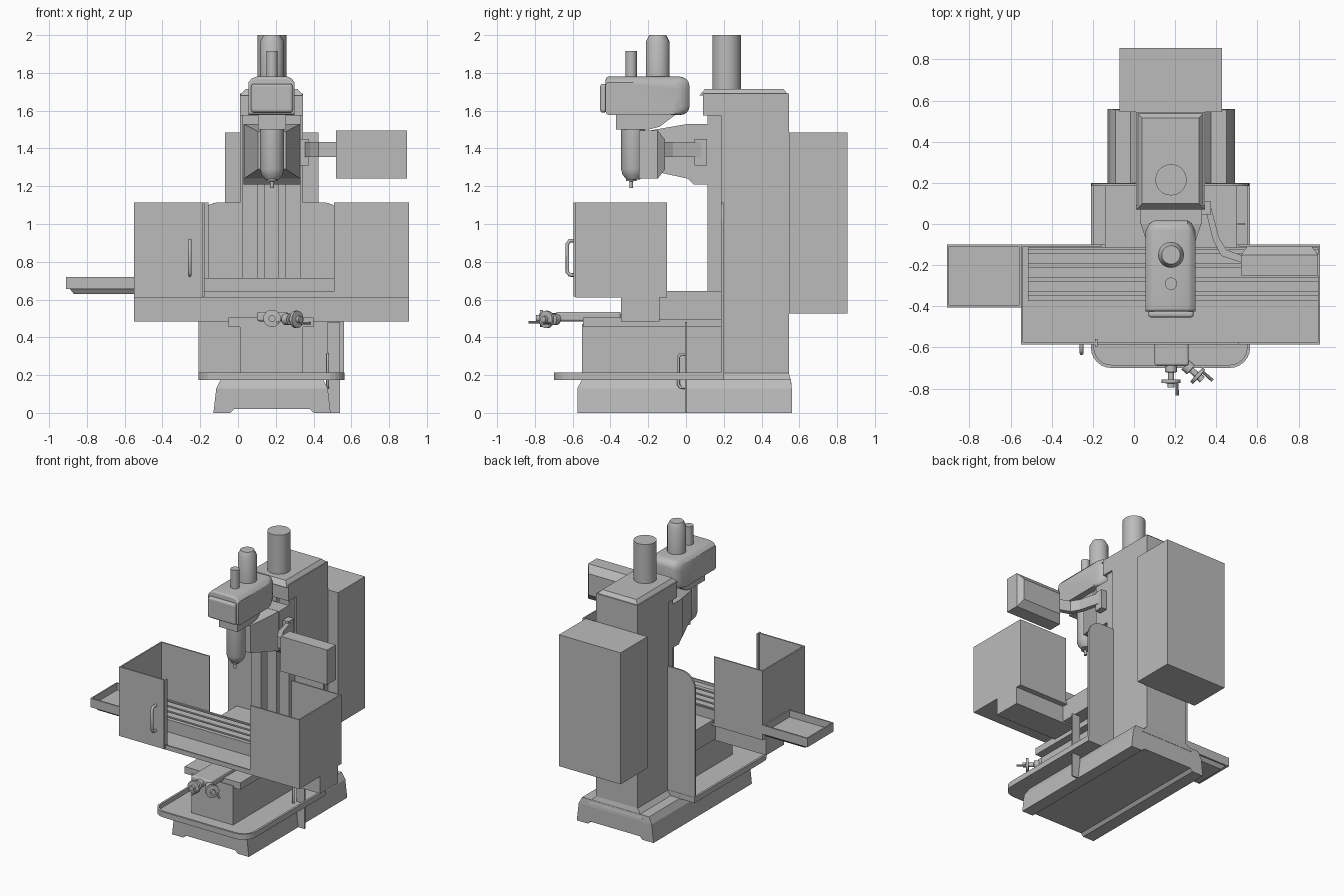
import bpy, bmesh, math
from mathutils import Vector, Matrix

if "Cube" in bpy.data.objects:
    bpy.data.objects.remove(bpy.data.objects["Cube"])

grey = bpy.data.materials.new("machine grey")
grey.use_nodes = True
grey.diffuse_color = (0.5, 0.5, 0.5, 1)
grey.node_tree.nodes["Principled BSDF"].inputs["Base Color"].default_value = (0.5, 0.5, 0.5, 1)
CX = 0.18  # centre line of the column and spindle


def finish(name, bm, smooth=False):
    bmesh.ops.recalc_face_normals(bm, faces=bm.faces)
    me = bpy.data.meshes.new(name)
    bm.to_mesh(me)
    bm.free()
    me.materials.append(grey)
    ob = bpy.data.objects.new(name, me)
    bpy.context.collection.objects.link(ob)
    if smooth:
        bpy.ops.object.select_all(action='DESELECT')
        ob.select_set(True)
        bpy.context.view_layer.objects.active = ob
        bpy.ops.object.shade_smooth_by_angle(angle=math.radians(35))
    return ob


def loft(name, rings, smooth=False):
    """Skin equal-length closed rings and cap both ends."""
    bm = bmesh.new()
    loops = [[bm.verts.new(p) for p in r] for r in rings]
    n = len(loops[0])
    for a, b in zip(loops, loops[1:]):
        for i in range(n):
            bm.faces.new((a[i], a[(i + 1) % n], b[(i + 1) % n], b[i]))
    bm.faces.new(loops[0])
    bm.faces.new(loops[-1])
    return finish(name, bm, smooth)


def box(name, x, y, z, bevel=0):
    ob = frustum(name, (x, y, z[0]), (x, y, z[1]))
    if bevel:
        m = ob.modifiers.new("bevel", 'BEVEL')
        m.width, m.segments = bevel, 3
    return ob


def frustum(name, low, high):
    return loft(name, [[(x[0], y[0], z), (x[1], y[0], z), (x[1], y[1], z), (x[0], y[1], z)]
                       for x, y, z in (low, high)])


def extrude(name, pts, axis, lo, hi, smooth=False):
    """Extrude an outline along x, y or z."""
    def place(p, d):
        q = list(p)
        q.insert("xyz".index(axis), d)
        return q
    return loft(name, [[place(p, d) for p in pts] for d in (lo, hi)], smooth)


def lathe(name, origin, direction, profile, n=24):
    """Turn (radius, distance) pairs about a direction."""
    rot = Vector(direction).to_track_quat('Z', 'Y').to_matrix().to_4x4()
    mat = Matrix.Translation(origin) @ rot
    rings = [[mat @ Vector((r * math.cos(2 * math.pi * i / n), r * math.sin(2 * math.pi * i / n), d))
              for i in range(n)] for r, d in profile]
    return loft(name, rings, True)


def rounded(a0, a1, b0, b1, radii, steps=6):
    """Rectangle with corner radii: low-low, high-low, high-high, low-high."""
    pts = []
    for k, (a, b, sa, sb) in enumerate(((a0, b0, 1, 1), (a1, b0, -1, 1), (a1, b1, -1, -1), (a0, b1, 1, -1))):
        r = radii[k]
        for i in range(steps + 1 if r else 1):
            t = math.pi + math.pi / 2 * (k + i / steps)
            pts.append((a + sa * r + r * math.cos(t), b + sb * r + r * math.sin(t)) if r else (a, b))
    return pts


def rod(name, pts, radius):
    cu = bpy.data.curves.new(name, 'CURVE')
    cu.dimensions, cu.bevel_depth, cu.bevel_resolution, cu.use_fill_caps = '3D', radius, 2, True
    sp = cu.splines.new('POLY')
    sp.points.add(len(pts) - 1)
    for p, co in zip(sp.points, pts):
        p.co = (*co, 1)
    cu.materials.append(grey)
    ob = bpy.data.objects.new(name, cu)
    bpy.context.collection.objects.link(ob)
    return ob


# Base casting: arched foot section, then tapered shoulder
foot = [(-0.13, 0), (-0.04, 0), (-0.02, 0.02), (0.38, 0.02), (0.4, 0), (0.49, 0), (0.475, 0.13), (-0.115, 0.13)]
extrude("base_foot", foot, 'y', -0.575, 0.56)
frustum("base_shoulder", ((-0.115, 0.475), (-0.575, 0.56), 0.13), ((-0.09, 0.45), (-0.55, 0.555), 0.178))
frustum("column_plinth", ((-0.04, 0.4), (0.2, 0.56), 0.15), ((0.01, 0.345), (0.2, 0.545), 0.21))

# Coolant pan with a raised rim
outer = rounded(-0.21, 0.565, -0.7, 0.2, (0.1, 0.1, 0, 0))
inner = rounded(-0.195, 0.55, -0.685, 0.185, (0.085, 0.085, 0, 0))
loft("coolant_pan", [[(x, y, z) for x, y in ring] for ring, z in
                     ((outer, 0.175), (outer, 0.215), (inner, 0.215), (inner, 0.185))])

# Column, crown and guideways
box("column", (0.01, 0.345), (0.185, 0.545), (0.17, 1.69))
box("column_head", (0.01, 0.345), (0.09, 0.545), (1.575, 1.69))
frustum("column_crown", ((0.01, 0.345), (0.07, 0.545), 1.68), ((0.04, 0.315), (0.1, 0.515), 1.715))
for name, x0, x1, y in (("left_guideway", 0.25, 0.33, 0.115), ("right_guideway", 0.025, 0.105, 0.115),
                        ("screw_cover", 0.14, 0.215, 0.135)):
    box(name, (x0, x1), (y, 0.19), (0.5, 1.575))
lathe("column_motor", (CX, 0.215, 1.7), (0, 0, 1), [(0.076, 0), (0.076, 0.3)], 32)
box("electrical_cabinet", (-0.07, 0.427), (0.545, 0.855), (0.525, 1.485))

# Rear splash panel with rounded top corners
extrude("rear_splash_panel", rounded(-0.21, 0.56, 0.2, 1.115, (0, 0, 0.11, 0.11)), 'y', 0.185, 0.198)

# Knee and saddle
box("knee", (0.01, 0.345), (-0.55, 0.19), (0.185, 0.47))
box("saddle_slide", (-0.05, 0.4), (-0.545, 0.19), (0.455, 0.505))
box("saddle", (-0.14, 0.5), (-0.14, 0.185), (0.495, 0.645))

# Work table with slotted top
box("table_support", (-0.55, 0.905), (-0.345, -0.14), (0.485, 0.63))
table = [(-0.375, 0.62), (-0.115, 0.62), (-0.115, 0.715)]
for yc in (-0.135, -0.2, -0.268, -0.337):
    for dy, z in ((0.008, 0.715), (0.008, 0.685), (-0.008, 0.685), (-0.008, 0.715)):
        table.append((yc + dy, z))
extrude("work_table", table + [(-0.375, 0.715)], 'x', -0.515, 0.895)

# Splash enclosure: chip tray, then three walls around each end
box("chip_tray", (-0.55, 0.905), (-0.583, -0.1), (0.61, 0.625))
box("chip_tray_lip", (-0.55, 0.905), (-0.585, -0.575), (0.61, 0.643))
for side, x0, x1, xw in (("right", -0.55, -0.185, -0.55), ("left", 0.508, 0.905, 0.895)):
    box(side + "_front_guard", (x0, x1), (-0.585, -0.575), (0.62, 1.115))
    box(side + "_rear_guard", (x0, x1 + (0.03 if side == "right" else 0)), (-0.11, -0.1), (0.62, 1.115))
    box(side + "_end_guard", (xw, xw + 0.01), (-0.585, -0.1), (0.62, 1.115))
box("door_edge", (-0.19, -0.178), (-0.595, -0.56), (0.615, 1.115))
rod("door_handle", [(-0.255, -0.58, 0.73), (-0.255, -0.615, 0.73), (-0.255, -0.628, 0.745),
                    (-0.255, -0.628, 0.895), (-0.255, -0.615, 0.912), (-0.255, -0.58, 0.912)], 0.01)

# Side tray: open shallow pan on a bracket
loft("side_tray", [[(x0, y0, z), (x1, y0, z), (x1, y1, z), (x0, y1, z)] for x0, x1, y0, y1, z in
                   ((-0.91, -0.55, -0.405, -0.1, 0.655), (-0.91, -0.55, -0.405, -0.1, 0.72),
                    (-0.9, -0.56, -0.395, -0.11, 0.72), (-0.9, -0.56, -0.395, -0.11, 0.67))])
frustum("side_tray_bracket", ((-0.87, -0.55), (-0.37, -0.13), 0.63), ((-0.89, -0.55), (-0.39, -0.11), 0.657))

# Spindle carriage: back plate and tapered throat
carriage = [(0.0, 1.53), (0.115, 1.53), (0.115, 1.21), (0.04, 1.21), (0.0, 1.25)]
extrude("carriage", carriage, 'x', 0.03, 0.33)
loft("carriage_throat", [[(x0, y, z0), (x1, y, z0), (x1, y, z1), (x0, y, z1)] for x0, x1, y, z0, z1 in
                         ((0.03, 0.33, 0.01, 1.24, 1.53), (0.105, 0.255, -0.22, 1.29, 1.49))])

# Milling head: housing, neck, quill, motors
plan = rounded(-0.425, 0.018, 1.578, 1.78, (0.015, 0.045, 0.05, 0.015))
rings = []
for x, inset in ((0.055, 0.03), (0.075, 0.008), (0.1, 0), (0.26, 0), (0.28, 0.008), (0.3, 0.03)):
    rings.append([(x, y - inset * 1.8 if y > -0.2 else y, z - inset if z > 1.7 else z) for y, z in plan])
loft("head_housing", rings, True)
box("head_front_cover", (0.07, 0.29), (-0.455, -0.42), (1.59, 1.742), 0.015)
neck = [(-0.37, 1.585), (-0.37, 1.5), (-0.2, 1.5), (-0.14, 1.515), (-0.1, 1.545), (-0.06, 1.575), (-0.05, 1.585)]
extrude("head_neck", neck, 'x', 0.105, 0.255)
quill = lathe("quill", (CX, -0.28, 1.51), (0, 0, -1), [(0.064, 0), (0.064, 0.22), (0.055, 0.25), (0.035, 0.275)])
lathe("spindle_nose", (CX, -0.29, 1.25), (0, 0, -1), [(0.028, 0), (0.028, 0.022), (0.01, 0.024), (0.01, 0.06)], 16)
lathe("spindle_motor", (CX, -0.15, 1.76), (0, 0, 1), [(0.063, 0), (0.063, 0.205), (0.045, 0.24)])
lathe("drawbar_cylinder", (CX, -0.29, 1.76), (0, 0, 1), [(0.03, 0), (0.03, 0.155)], 16)

# Control pendant on a bent arm
box("pendant", (0.52, 0.895), (-0.25, -0.15), (1.24, 1.495))
loft("pendant_back", [[(x0, y, z0), (x1, y, z0), (x1, y, z1), (x0, y, z1)] for x0, x1, y, z0, z1 in
                      ((0.52, 0.895, -0.15, 1.24, 1.495), (0.55, 0.865, -0.11, 1.29, 1.445))])
box("pendant_bracket", (0.33, 0.375), (0.045, 0.11), (1.31, 1.45))
arm = [(0.345, 0.08), (0.385, -0.08), (0.425, -0.155), (0.53, -0.19),
       (0.53, -0.155), (0.45, -0.125), (0.415, -0.07), (0.375, 0.08)]
extrude("pendant_arm", arm, 'z', 1.355, 1.435)

# Feed screw housing and handwheels
box("feed_housing", (0.1, 0.265), (-0.69, -0.345), (0.485, 0.535), 0.012)
wheel = [(0.03, 0), (0.03, 0.035), (0.015, 0.037), (0.015, 0.07), (0.046, 0.071), (0.046, 0.088), (0.018, 0.09), (0.018, 0.11)]
for name, origin, d in (("cross_handwheel", (CX, -0.685, 0.5), Vector((0, -1, 0))),
                        ("knee_handwheel", (0.25, -0.685, 0.495), Vector((0.75, -0.66, 0)))):
    lathe(name, origin, d, wheel, 20)
    grip = Vector(origin) + d * 0.08 + Vector((0.03 * -d.y, 0.03 * d.x, -0.02))
    lathe(name + "_grip", grip, d, [(0.007, 0), (0.008, 0.07)], 10)

# Side plate with pull handle
box("side_plate", (0.475, 0.54), (-0.005, 0.005), (0, 0.48))
rod("side_handle", [(0.475, 0, 0.135), (0.475, -0.03, 0.135), (0.475, -0.04, 0.15),
                    (0.475, -0.04, 0.295), (0.475, -0.03, 0.31), (0.475, 0, 0.31)], 0.008)
